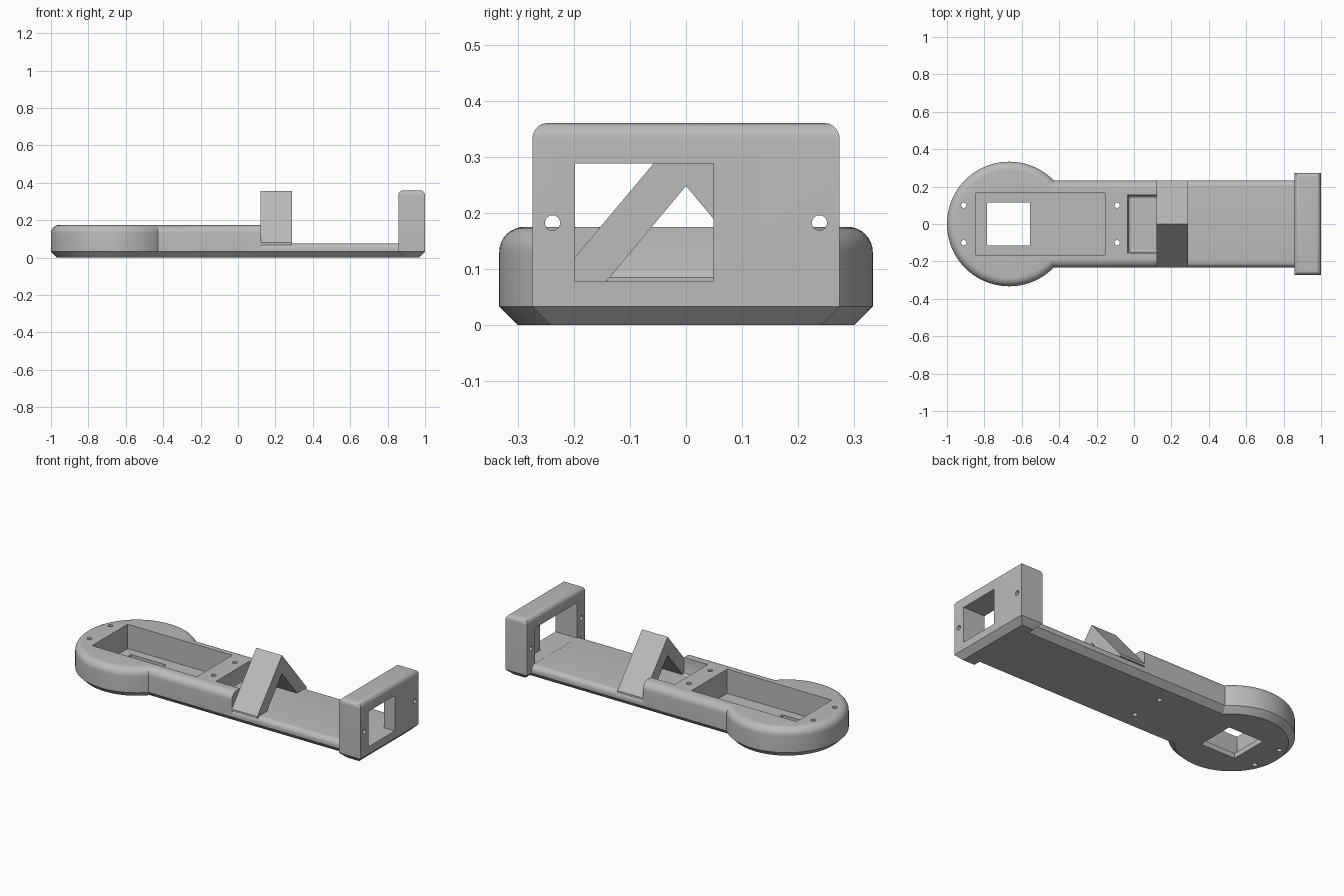
import bpy, bmesh, math

if "Cube" in bpy.data.objects:
    bpy.data.objects.remove(bpy.data.objects["Cube"])

grey = bpy.data.materials.new("grey plastic")
grey.diffuse_color = (0.5, 0.5, 0.5, 1)
grey.use_nodes = True
grey.node_tree.nodes["Principled BSDF"].inputs["Base Color"].default_value = grey.diffuse_color


def loft(name, rings):
    """Closed solid through a list of equal-length point rings."""
    bm = bmesh.new()
    vs = [[bm.verts.new(p) for p in r] for r in rings]
    n = len(vs[0])
    for a, b in zip(vs, vs[1:]):
        for i in range(n):
            j = (i + 1) % n
            bm.faces.new((a[i], a[j], b[j], b[i]))
    bm.faces.new(vs[0][::-1])
    bm.faces.new(vs[-1])
    bmesh.ops.recalc_face_normals(bm, faces=bm.faces)
    me = bpy.data.meshes.new(name)
    bm.to_mesh(me)
    bm.free()
    me.materials.append(grey)
    ob = bpy.data.objects.new(name, me)
    bpy.context.collection.objects.link(ob)
    return ob


def edge_profile(height, chamfer, radius, steps=8):
    """(inset, z) pairs: chamfered foot, rounded top."""
    pts = [(chamfer, 0), (0, chamfer)]
    for i in range(steps + 1):
        a = math.pi / 2 * i / steps
        pts.append((radius * (1 - math.cos(a)), height - radius * (1 - math.sin(a))))
    return pts


def rect(x0, x1, y0, y1, z):
    return [(x0, y0, z), (x1, y0, z), (x1, y1, z), (x0, y1, z)]


def box(name, x0, x1, y0, y1, z0, z1):
    return loft(name, [rect(x0, x1, y0, y1, z0), rect(x0, x1, y0, y1, z1)])


def rod(name, centre, r, half, axis, n=24):
    rings = []
    for s in (-half, half):
        ring = []
        for i in range(n):
            u, v = r * math.cos(math.tau * i / n), r * math.sin(math.tau * i / n)
            off = (s, u, v) if axis == 'X' else (u, v, s)
            ring.append(tuple(c + o for c, o in zip(centre, off)))
        rings.append(ring)
    return loft(name, rings)


def bar(name, x0, x1, half, height, radius):
    """Long bar with chamfered lower and rounded upper side edges."""
    p = edge_profile(height, 0.033, radius)
    section = [(half - i, z) for i, z in p] + [(i - half, z) for i, z in reversed(p)]
    return loft(name, [[(x, y, z) for y, z in section] for x in (x0, x1)])


def combine(target, other, op):
    m = target.modifiers.new(op, 'BOOLEAN')
    m.operation, m.object, m.solver = op, other, 'EXACT'
    bpy.context.view_layer.objects.active = target
    bpy.ops.object.modifier_apply(modifier=m.name)
    bpy.data.objects.remove(other, do_unlink=True)


# Round head
N = 96
body = loft("body", [[(-0.667 + (0.333 - i) * math.cos(math.tau * k / N),
                       (0.333 - i) * math.sin(math.tau * k / N), z) for k in range(N)]
                     for i, z in edge_profile(0.175, 0.033, 0.045)])

# Raised arm, low deck and upright end frame
combine(body, bar("arm", -0.667, 0.122, 0.232, 0.175, 0.045), 'UNION')
combine(body, bar("deck", 0.05, 0.93, 0.232, 0.077, 0.03), 'UNION')
frame = loft("end_frame", [rect(0.857 + i, 1 - i, i - 0.274, 0.274 - i, z)
                           for i, z in edge_profile(0.36, 0.033, 0.028)])
combine(body, frame, 'UNION')

# Battery-like pocket, floor opening and stepped recess
combine(body, box("pocket", -0.845, -0.155, -0.167, 0.167, 0.03, 0.3), 'DIFFERENCE')
combine(body, box("floor_opening", -0.785, -0.555, -0.115, 0.115, -0.1, 0.1), 'DIFFERENCE')
recess = loft("recess", [rect(-0.018, 0.3, -0.138, 0.138, 0.0775),
                         rect(-0.030, 0.3, -0.150, 0.150, 0.085),
                         rect(-0.035, 0.3, -0.156, 0.156, 0.10),
                         rect(-0.035, 0.3, -0.156, 0.156, 0.30)])
combine(body, recess, 'DIFFERENCE')

# End frame cavity and offset window
combine(body, box("cavity", 0.8, 0.93, -0.198, 0.198, 0.0775, 0.288), 'DIFFERENCE')
combine(body, box("window", 0.9, 1.1, -0.198, 0.049, 0.0775, 0.288), 'DIFFERENCE')

# Screw holes
for s in (-1, 1):
    for x in (-0.91, -0.09):
        combine(body, rod("hole", (x, 0.1 * s, 0.1), 0.014, 0.3, 'Z'), 'DIFFERENCE')
    combine(body, rod("hole", (0.93, 0.238 * s, 0.182), 0.0135, 0.2, 'X'), 'DIFFERENCE')

# Gabled arch across the deck
gable = [(-0.232, 0.068), (-0.232, 0.08), (0, 0.357), (0.232, 0.08),
         (0.232, 0.068), (0.15, 0.068), (0, 0.248), (-0.15, 0.068)]
arch = loft("arch", [[(x, y, z) for y, z in gable] for x in (0.121, 0.29)])

# Smooth the rounded edges, keep the rest crisp
bpy.ops.object.select_all(action='DESELECT')
body.select_set(True)
bpy.context.view_layer.objects.active = body
bpy.ops.object.shade_smooth_by_angle(angle=math.radians(30))
